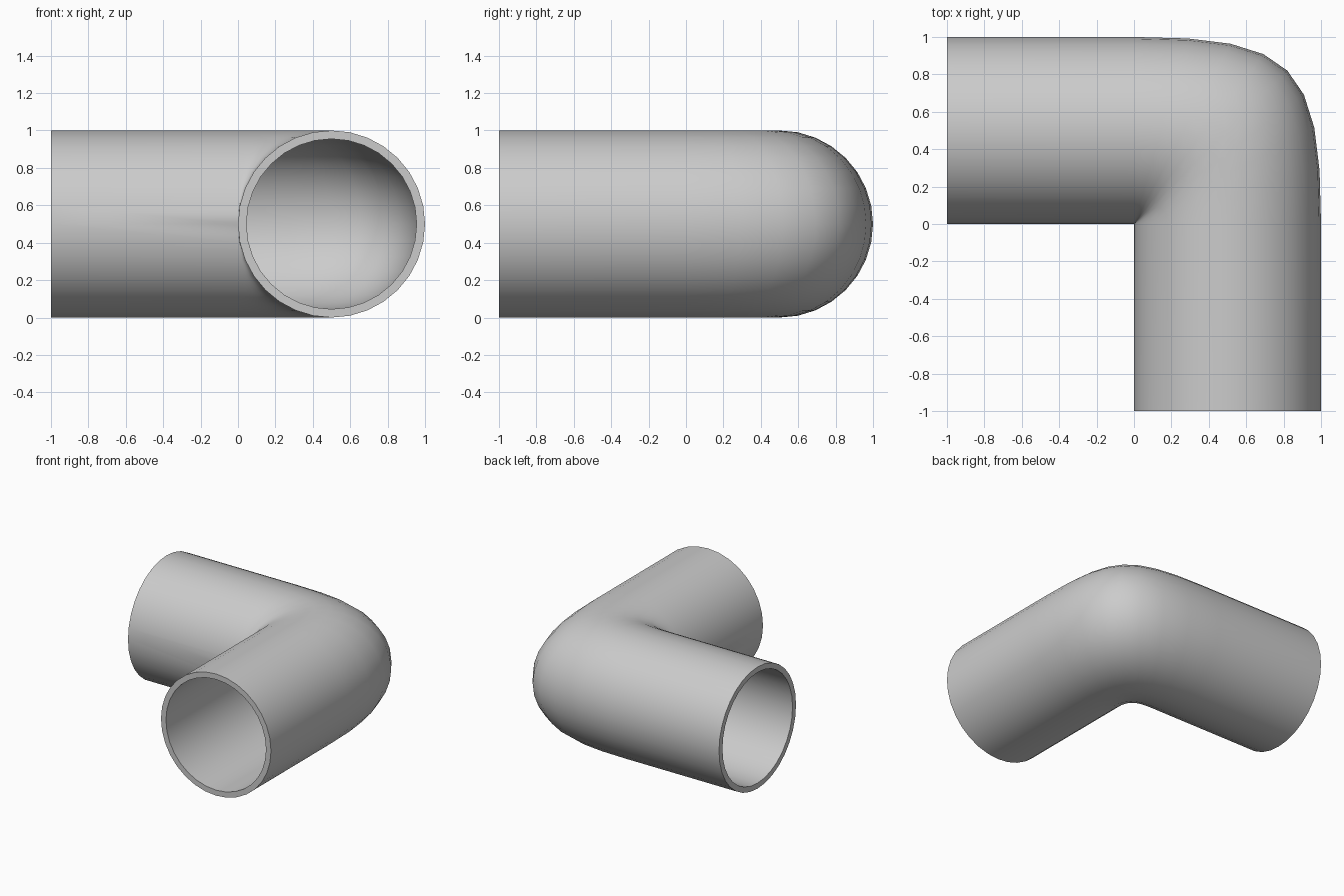
import bpy, bmesh, math

if "Cube" in bpy.data.objects:
    bpy.data.objects.remove(bpy.data.objects["Cube"])

SIDES, STEPS = 32, 8      # sides round the pipe, steps through the bend
OUTER, INNER = 0.5, 0.455
HANDLE = 0.853            # roundness of the outer corner


def bend(t):
    """Plan direction of one bend section: a full corner curve from (0,1) to (1,0)."""
    def axis(s):
        return 3 * (1 - s) ** 2 * s * HANDLE + 3 * (1 - s) * s * s + s ** 3
    return axis(t), axis(1 - t)


# Sections along the pipe: offset of the inside corner and plan direction
sections = [((-1, 0), (0, 1))]
sections += [((0, 0), bend(i / STEPS)) for i in range(STEPS + 1)]
sections += [((0, -1), (1, 0))]


def ring(bm, section, radius):
    (ox, oy), (dx, dy) = section
    verts = []
    for k in range(SIDES):
        a = 2 * math.pi * k / SIDES
        u = 0.5 + radius * math.cos(a)
        verts.append(bm.verts.new((ox + dx * u, oy + dy * u, 0.5 + radius * math.sin(a))))
    return verts


# Closed loop of rings: out along the outer skin, back along the inner skin
bm = bmesh.new()
rings = [ring(bm, s, OUTER) for s in sections]
rings += [ring(bm, s, INNER) for s in reversed(sections)]
for a, b in zip(rings, rings[1:] + rings[:1]):
    for k in range(SIDES):
        n = (k + 1) % SIDES
        bm.faces.new((a[k], a[n], b[n], b[k]))

# Bend sections meet in one point at the inside corner
bmesh.ops.remove_doubles(bm, verts=bm.verts, dist=1e-5)
bmesh.ops.recalc_face_normals(bm, faces=bm.faces)

mesh = bpy.data.meshes.new("pipe_elbow")
bm.to_mesh(mesh)
bm.free()
elbow = bpy.data.objects.new("pipe_elbow", mesh)
bpy.context.collection.objects.link(elbow)

# Smooth skin with crisp rims
bpy.context.view_layer.objects.active = elbow
elbow.select_set(True)
bpy.ops.object.shade_smooth_by_angle(angle=math.radians(45))
